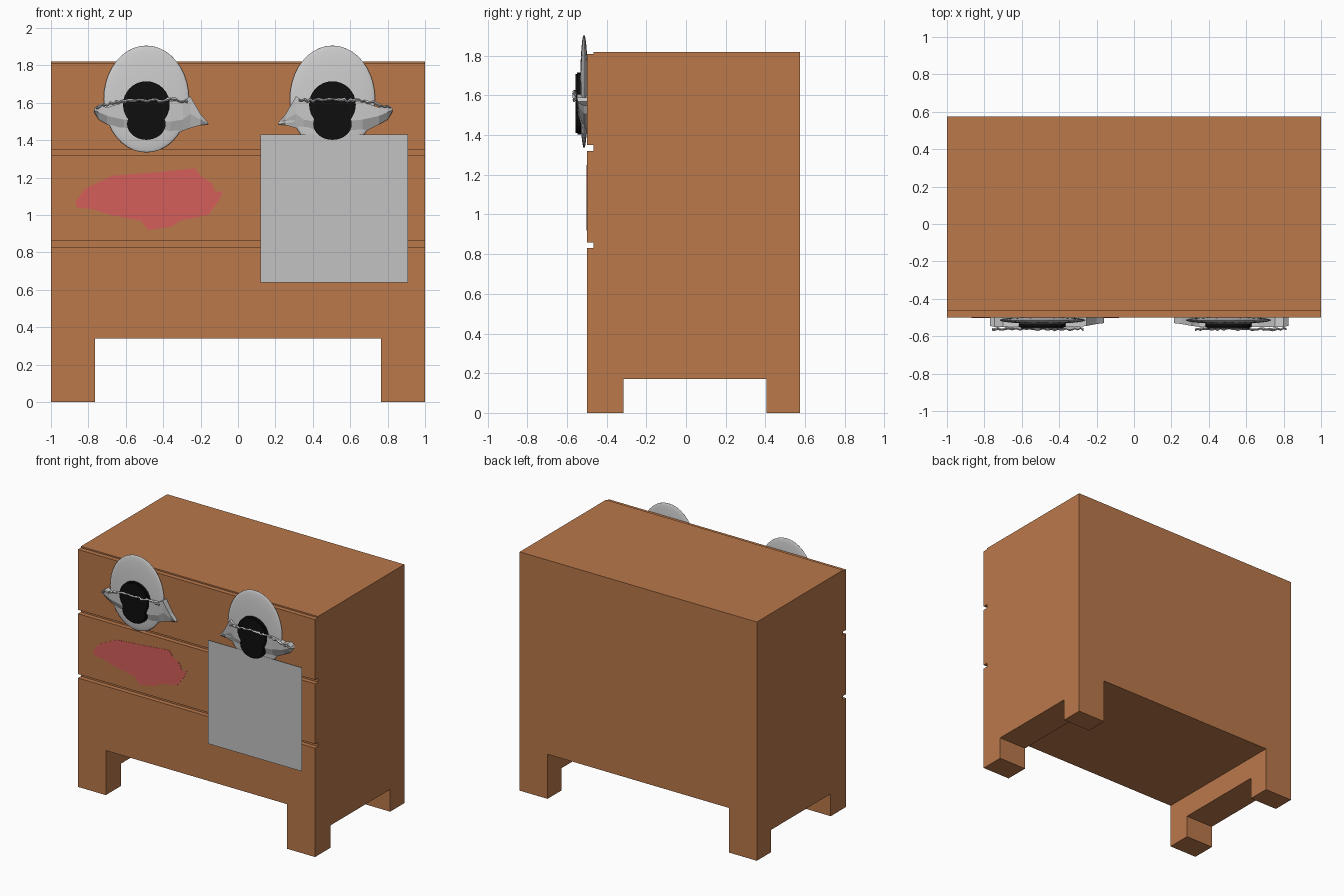
import bpy, bmesh, math, random
from mathutils import Matrix

if "Cube" in bpy.data.objects:
    bpy.data.objects.remove(bpy.data.objects["Cube"])

random.seed(4)


def material(name, rgb):
    m = bpy.data.materials.new(name)
    m.diffuse_color = [((c / 255 + 0.055) / 1.055) ** 2.4 for c in rgb] + [1]
    m.use_nodes = True
    m.node_tree.nodes["Principled BSDF"].inputs["Base Color"].default_value = m.diffuse_color
    return m


WOOD = material("warm wood", (186, 120, 74))
GREY = material("pull grey", (206, 206, 206))
PAPER = material("panel grey", (194, 194, 194))
RED = material("patch red", (211, 95, 90))
BLACK = material("black", (14, 14, 14))


def finish(bm, name, mat, smooth=None):
    bmesh.ops.recalc_face_normals(bm, faces=bm.faces)
    mesh = bpy.data.meshes.new(name)
    bm.to_mesh(mesh)
    bm.free()
    ob = bpy.data.objects.new(name, mesh)
    bpy.context.collection.objects.link(ob)
    mesh.materials.append(mat)
    if smooth:
        bpy.context.view_layer.objects.active = ob
        ob.select_set(True)
        bpy.ops.object.shade_smooth_by_angle(angle=math.radians(smooth))
        ob.select_set(False)
    return ob


def extrude_x(name, profile, x0, x1, mat):
    """Extrude a (y, z) outline from x0 to x1."""
    bm = bmesh.new()
    a = [bm.verts.new((x0, y, z)) for y, z in profile]
    b = [bm.verts.new((x1, y, z)) for y, z in profile]
    bm.faces.new(a)
    bm.faces.new(b[::-1])
    for i in range(len(a)):
        j = (i + 1) % len(a)
        bm.faces.new((a[i], a[j], b[j], b[i]))
    return finish(bm, name, mat)


def flat_plate(name, outline, y, mat):
    """Very thin plate facing the front from an (x, z) outline."""
    bm = bmesh.new()
    face = bm.faces.new([bm.verts.new((x, y, z)) for x, z in outline])
    bm.normal_update()
    if face.normal.y > 0:
        face.normal_flip()
    ext = bmesh.ops.extrude_face_region(bm, geom=[face])
    verts = [v for v in ext["geom"] if isinstance(v, bmesh.types.BMVert)]
    bmesh.ops.translate(bm, verts=verts, vec=(0, -0.002, 0))
    return finish(bm, name, mat)


def loft(name, rows, mat, closed=False):
    """Skin between rows of points, closing the open borders."""
    bm = bmesh.new()
    vr = [[bm.verts.new(p) for p in r] for r in rows]
    n = len(vr)
    for i in range(n if closed else n - 1):
        r, s = vr[i], vr[(i + 1) % n]
        for k in range(len(r) - 1):
            bm.faces.new((r[k], r[k + 1], s[k + 1], s[k]))
    bmesh.ops.remove_doubles(bm, verts=bm.verts, dist=0.0005)
    bmesh.ops.holes_fill(bm, edges=[e for e in bm.edges if e.is_boundary], sides=0)
    return finish(bm, name, mat)


# Chest body with drawer grooves and a top lip
B, F, G = 0.575, -0.5, -0.465
body = [(F, 0.34)]
for z in (0.83, 1.32):
    body += [(F, z), (G, z), (G, z + 0.03), (F, z + 0.03)]
body += [(F, 1.81), (G, 1.81), (G, 1.82), (B, 1.82), (B, 0.34)]
extrude_x("chest_body", body, -1, 1, WOOD)

# Leg frames at both ends, arched along the side
legs = [(F, 0), (F, 0.34), (B, 0.34), (B, 0), (0.405, 0), (0.405, 0.17),
        (-0.315, 0.17), (-0.315, 0)]
extrude_x("leg_frame_left", legs, -1, -0.765, WOOD)
extrude_x("leg_frame_right", legs, 0.765, 1, WOOD)

# Square grey panel and red painted patch
flat_plate("front_panel", [(0.12, 0.64), (0.91, 0.64), (0.91, 1.43), (0.12, 1.43)],
           -0.528, PAPER)
flat_plate("red_patch", [(-0.87, 1.07), (-0.82, 1.14), (-0.67, 1.21), (-0.42, 1.23),
                         (-0.23, 1.25), (-0.20, 1.21), (-0.14, 1.17), (-0.12, 1.12),
                         (-0.08, 1.13), (-0.10, 1.08), (-0.16, 1.00), (-0.31, 0.97),
                         (-0.35, 0.94), (-0.48, 0.92), (-0.52, 0.97), (-0.68, 1.00),
                         (-0.77, 1.03), (-0.86, 1.04)], -0.501, RED)

# Drawer pull wing, columns: x, top z, crease z, bottom z, top y, crease y
WING = [(-0.28, 1.57, 1.56, 1.55, -0.545, -0.54),
        (-0.255, 1.59, 1.55, 1.51, -0.55, -0.545),
        (-0.21, 1.575, 1.53, 1.485, -0.55, -0.545),
        (-0.12, 1.605, 1.51, 1.44, -0.55, -0.545),
        (0.0, 1.61, 1.50, 1.405, -0.55, -0.545),
        (0.13, 1.61, 1.50, 1.42, -0.55, -0.545),
        (0.195, 1.61, 1.51, 1.45, -0.55, -0.54),
        (0.235, 1.635, 1.54, 1.465, -0.545, -0.535),
        (0.29, 1.54, 1.51, 1.48, -0.535, -0.53),
        (0.33, 1.495, 1.49, 1.485, -0.53, -0.525)]


def drawer_pull(side, cx, s, shift):
    # Domed oval backplate
    bm = bmesh.new()
    bmesh.ops.create_uvsphere(bm, u_segments=40, v_segments=20, radius=1)
    bmesh.ops.transform(bm, verts=bm.verts, matrix=Matrix.Translation((cx, -0.514, 1.62))
                        @ Matrix.Diagonal((0.228, 0.02, 0.286, 1)))
    finish(bm, "pull_backplate_" + side, GREY, 60)

    # Creased wing
    X = lambda x: cx + s * x + shift
    rows = [[(X(c[0]), -0.5, c[1]) for c in WING],
            [(X(c[0]), c[4], c[1]) for c in WING],
            [(X(c[0]), c[5], c[2]) for c in WING],
            [(X(c[0]), -0.515, c[3]) for c in WING],
            [(X(c[0]), -0.5, c[3]) for c in WING]]
    loft("pull_wing_" + side, rows, GREY)

    # Jagged ridge along the top of the wing
    spine = []
    for i in range(33):
        x = -0.27 + 0.49 * i / 32
        z = 1.61 + min(0, (x + 0.12) * 0.22)
        spine.append((X(x), -0.560 + random.uniform(-0.006, 0.004),
                      z + random.uniform(-0.006, 0.010), random.uniform(0.005, 0.010)))
    ring = [(0, 1), (-1, 0), (0, -1), (1, 0)]
    loft("pull_ridge_" + side,
         [[(x, y + a * r, z + b * r) for x, y, z, r in spine] for a, b in ring],
         GREY, closed=True)

    # Black knob made of an upper and a lower lobe
    for part, z, rx, rz, front in (("upper", 1.59, 0.125, 0.125, -0.558),
                                   ("lower", 1.487, 0.103, 0.085, -0.556)):
        bm = bmesh.new()
        bmesh.ops.create_cone(bm, cap_ends=True, segments=32, radius1=1, radius2=1, depth=1)
        depth = -0.505 - front
        bmesh.ops.transform(bm, verts=bm.verts,
                            matrix=Matrix.Translation((cx, front + depth / 2, z))
                            @ Matrix.Diagonal((rx, depth, rz, 1))
                            @ Matrix.Rotation(math.pi / 2, 4, 'X'))
        rim = [e for e in bm.edges
               if all(v.co.y < front + 0.001 for v in e.verts)]
        bmesh.ops.bevel(bm, geom=rim, offset=0.008, segments=2, affect='EDGES')
        finish(bm, "pull_knob_%s_%s" % (part, side), BLACK, 50)


drawer_pull("left", -0.49, 1, 0)
drawer_pull("right", 0.505, -1, 0.04)
